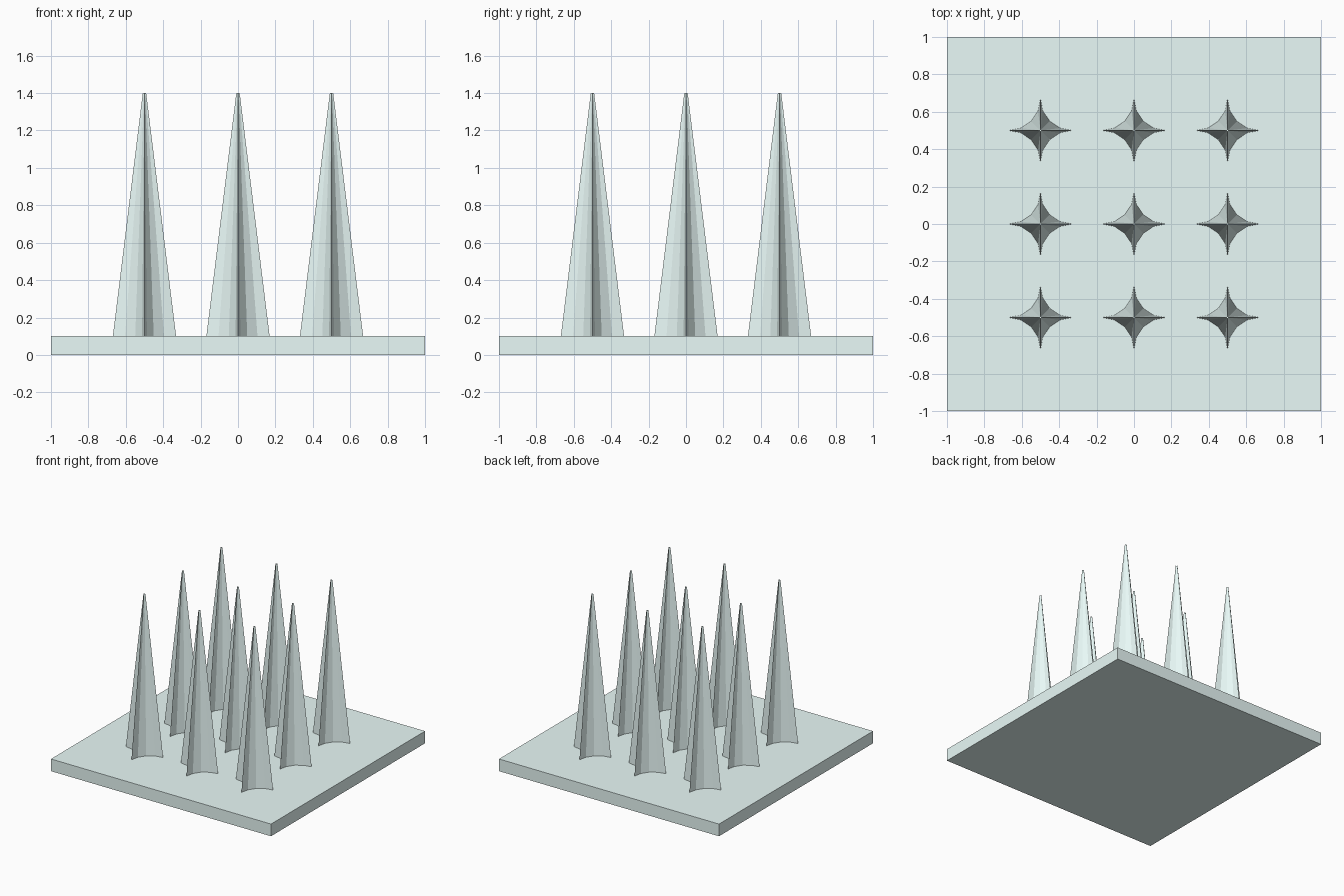
import bpy, bmesh
from math import cos, sin, pi
from mathutils import Matrix, Vector

if "Cube" in bpy.data.objects:
    bpy.data.objects.remove(bpy.data.objects["Cube"])

ARC_STEPS = 4
BASE_Z, TIP_Z = 0.1, 1.4
BASE_R, TIP_R = 0.169, 0.009

mat = bpy.data.materials.new("pale_teal")
mat.diffuse_color = (0.82, 0.96, 0.94, 1)
mat.use_nodes = True
mat.node_tree.nodes["Principled BSDF"].inputs["Base Color"].default_value = mat.diffuse_color


def star_ring(bm, r, z):
    """Four points joined by concave quarter-circle arcs."""
    ring = []
    for quarter in range(4):
        turn = Matrix.Rotation(quarter * pi / 2, 3, 'Z')
        for i in range(ARC_STEPS):
            t = i / ARC_STEPS * pi / 2
            ring.append(bm.verts.new(turn @ Vector((r * (1 - sin(t)), r * (1 - cos(t)), z))))
    return ring


# Square base plate
bpy.ops.mesh.primitive_cube_add(size=1, location=(0, 0, 0.05))
plate = bpy.context.object
plate.name = "base_plate"
plate.scale = (2, 2, 0.1)
plate.data.materials.append(mat)

# Tapered spike with a four-pointed star section
bm = bmesh.new()
bottom = star_ring(bm, BASE_R, BASE_Z)
top = star_ring(bm, TIP_R, TIP_Z)
for i in range(len(bottom)):
    j = (i + 1) % len(bottom)
    bm.faces.new((bottom[i], bottom[j], top[j], top[i]))
bm.faces.new(top)
bm.faces.new(bottom[::-1])
mesh = bpy.data.meshes.new("spike")
bm.to_mesh(mesh)
bm.free()
mesh.materials.append(mat)

# Three by three grid of spikes
for row in range(3):
    for col in range(3):
        spike = bpy.data.objects.new(f"spike_{row}_{col}", mesh)
        spike.location = (0.5 * (col - 1), 0.5 * (row - 1), 0)
        bpy.context.collection.objects.link(spike)
